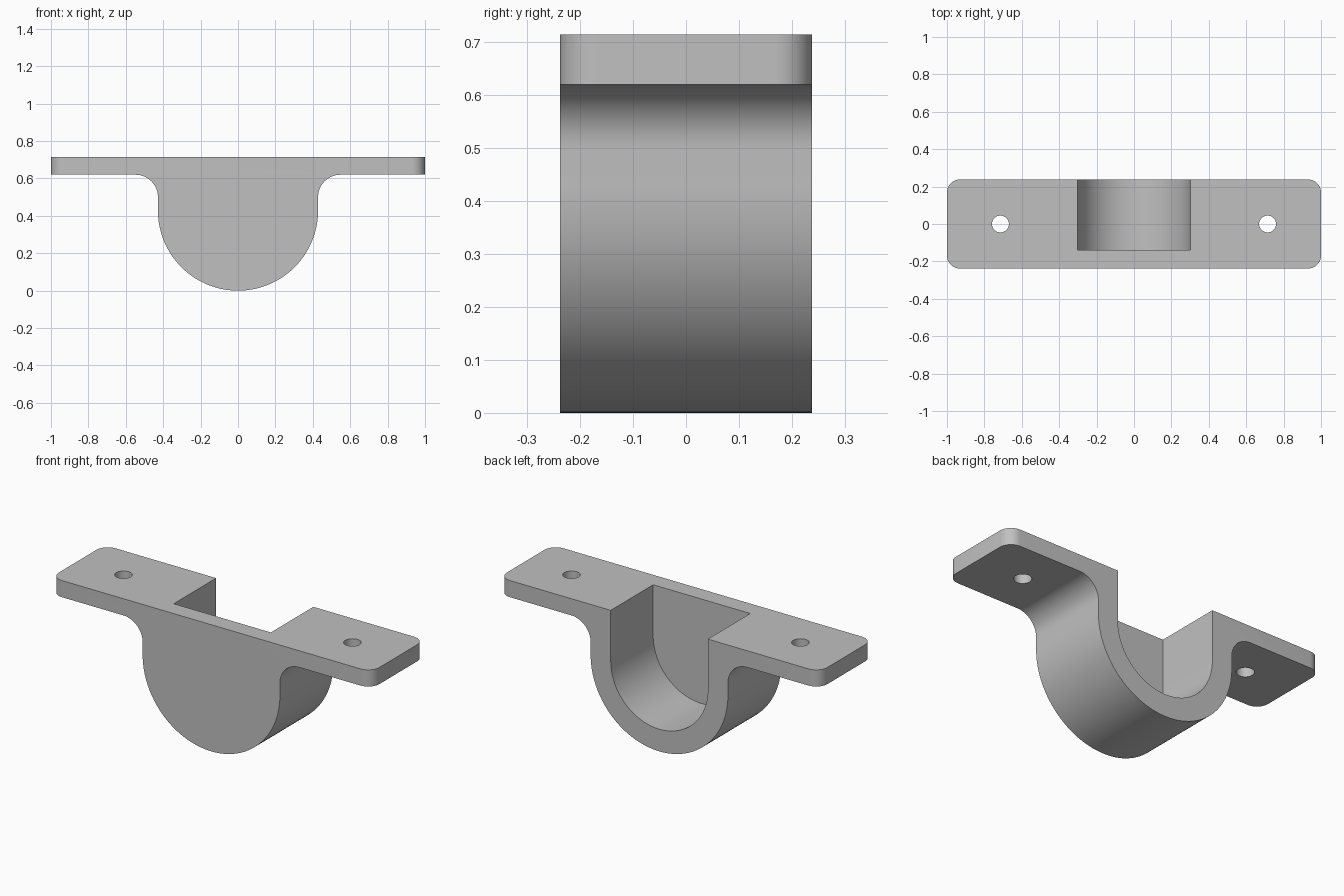
import bpy, bmesh
from math import sin, cos, pi, radians

cube = bpy.data.objects.get("Cube")
if cube:
    bpy.data.objects.remove(cube, do_unlink=True)

HALF_DEPTH = 0.238
TOP, PLATE_BOTTOM = 0.714, 0.62
OUTER, INNER, FILLET = 0.428, 0.303, 0.12
BACK_WALL = -0.14

grey = bpy.data.materials.new("plain grey")
grey.use_nodes = True
colour = (0.53, 0.53, 0.53, 1)
grey.diffuse_color = colour
grey.node_tree.nodes["Principled BSDF"].inputs["Base Color"].default_value = colour


def arc(cx, cz, radius, start, end, steps):
    """Points on an arc, angles in degrees."""
    angles = [radians(start + (end - start) * i / steps) for i in range(steps + 1)]
    return [(cx + radius * cos(a), cz + radius * sin(a)) for a in angles]


def extrude_profile(name, points, y0, y1, corner=0):
    """Solid from an x-z outline, with optional rounded plan corners."""
    bm = bmesh.new()
    face = bm.faces.new([bm.verts.new((x, y0, z)) for x, z in points])
    moved = bmesh.ops.extrude_face_region(bm, geom=[face])["geom"]
    for v in moved:
        if isinstance(v, bmesh.types.BMVert):
            v.co.y = y1
    if corner:
        ends = [e for e in bm.edges
                if all(abs(v.co.x) > 0.999 for v in e.verts)
                and abs(e.verts[0].co.z - e.verts[1].co.z) > 0.01]
        bmesh.ops.bevel(bm, geom=ends, offset=corner, segments=10,
                        affect='EDGES', profile=0.5)
    bmesh.ops.recalc_face_normals(bm, faces=bm.faces)
    mesh = bpy.data.meshes.new(name)
    bm.to_mesh(mesh)
    bm.free()
    mesh.materials.append(grey)
    obj = bpy.data.objects.new(name, mesh)
    bpy.context.collection.objects.link(obj)
    return obj


def cut(target, cutter):
    cutter.hide_render = True
    bpy.context.view_layer.objects.active = target
    mod = target.modifiers.new("cut", 'BOOLEAN')
    mod.operation, mod.solver, mod.object = 'DIFFERENCE', 'EXACT', cutter
    bpy.ops.object.modifier_apply(modifier=mod.name)
    bpy.data.objects.remove(cutter, do_unlink=True)


# Flanged half-round body
side = arc(OUTER + FILLET, PLATE_BOTTOM - FILLET, FILLET, 180, 90, 16)
outline = [(-1, TOP), (-1, PLATE_BOTTOM)]
outline += [(-x, z) for x, z in reversed(side)]
outline += arc(0, OUTER, OUTER, 180, 360, 64)
outline += side + [(1, PLATE_BOTTOM), (1, TOP)]
bracket = extrude_profile("saddle_bracket", outline, -HALF_DEPTH, HALF_DEPTH, 0.07)

# U-shaped channel, open at the top and back, leaving a closed front wall
channel = [(-INNER, 1)] + arc(0, OUTER, INNER, 180, 360, 48) + [(INNER, 1)]
cut(bracket, extrude_profile("channel_cutter", channel, BACK_WALL, 0.5))

# Screw holes through both flanges
for x in (-0.714, 0.714):
    bpy.ops.mesh.primitive_cylinder_add(vertices=40, radius=0.045, depth=0.5,
                                        location=(x, 0, 0.67))
    hole = bpy.context.object
    hole.name = "hole_cutter"
    hole.data.materials.append(grey)
    cut(bracket, hole)

# Smooth curves with crisp edges
bpy.ops.object.select_all(action='DESELECT')
bracket.select_set(True)
bpy.context.view_layer.objects.active = bracket
bpy.ops.object.shade_smooth_by_angle(angle=radians(30))
